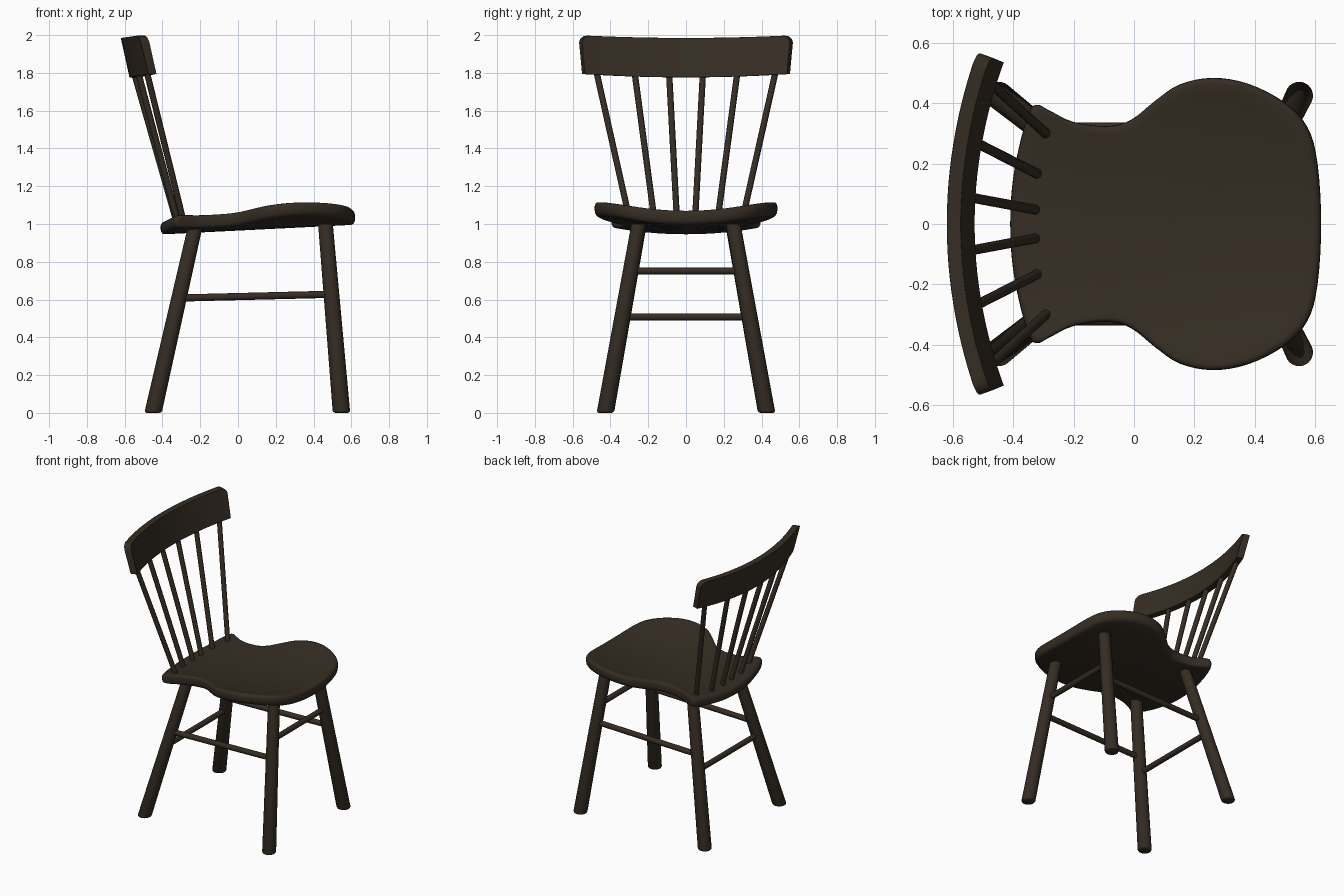
import bpy, bmesh, math
from mathutils import Vector

if "Cube" in bpy.data.objects:
    bpy.data.objects.remove(bpy.data.objects["Cube"])

wood = bpy.data.materials.new("dark brown wood")
wood.diffuse_color = (0.036, 0.026, 0.017, 1)
wood.use_nodes = True
wood.node_tree.nodes["Principled BSDF"].inputs["Base Color"].default_value = wood.diffuse_color


def loft(name, rings, angle=40):
    """Skin a list of closed rings and cap both ends."""
    bm = bmesh.new()
    vr = [[bm.verts.new(p) for p in r] for r in rings]
    n = len(vr[0])
    for a, b in zip(vr, vr[1:]):
        for i in range(n):
            j = (i + 1) % n
            bm.faces.new((a[i], a[j], b[j], b[i]))
    bm.faces.new(vr[0][::-1])
    bm.faces.new(vr[-1])
    bmesh.ops.recalc_face_normals(bm, faces=bm.faces)
    me = bpy.data.meshes.new(name)
    bm.to_mesh(me)
    bm.free()
    me.materials.append(wood)
    ob = bpy.data.objects.new(name, me)
    bpy.context.collection.objects.link(ob)
    bpy.ops.object.select_all(action='DESELECT')
    ob.select_set(True)
    bpy.context.view_layer.objects.active = ob
    bpy.ops.object.shade_smooth_by_angle(angle=math.radians(angle))
    return ob


def rod(name, a, b, r0, r1, level=False, foot=0.0, n=24):
    """Round bar from a to b; level keeps the ends horizontal."""
    a, b = Vector(a), Vector(b)
    d = (b - a).normalized()
    u = Vector((1, 0, 0)) if level else d.orthogonal().normalized()
    v = Vector((0, 1, 0)) if level else d.cross(u)
    stops = [(0, r0), (1, r1)]
    if foot:
        stops = [(0, r0 - foot), (foot * 0.35, r0 - foot * 0.3), (foot, r0), (1, r1)]
    rings = []
    for t, r in stops:
        c = a.lerp(b, t)
        rings.append([c + r * (u * math.cos(k * math.tau / n) + v * math.sin(k * math.tau / n))
                      for k in range(n)])
    return loft(name, rings)


# Seat: smooth half outline, mirrored, with a dished surface
half = [(-0.41, 0), (-0.402, 0.14), (-0.375, 0.28), (-0.345, 0.375), (-0.32, 0.395),
        (-0.28, 0.376), (-0.2, 0.338), (-0.09, 0.324), (-0.01, 0.345), (0.07, 0.408),
        (0.15, 0.462), (0.26, 0.484), (0.38, 0.464), (0.5, 0.402), (0.575, 0.32),
        (0.608, 0.2), (0.62, 0)]
pts = [Vector(p) for p in half + [(x, -y) for x, y in half[-2:0:-1]]]
outline = []
for i in range(len(pts)):
    p0, p1, p2, p3 = (pts[(i + k) % len(pts)] for k in (-1, 0, 1, 2))
    for s in range(4):
        t = s / 4
        outline.append(0.5 * (2 * p1 + (p2 - p0) * t + (2 * p0 - 5 * p1 + 4 * p2 - p3) * t * t
                              + (3 * p1 - p0 - 3 * p2 + p3) * t ** 3))


def seat_ring(scale, h):
    ring = []
    for p in outline:
        x, y = 0.1 + (p.x - 0.1) * scale, p.y * scale
        low = 0.965 + 0.05 * x + (0.25 + 0.12 * x) * y * y
        ring.append((x, y, low + h * (0.069 + 0.01 * x)))
    return ring


inner = [0.03, 0.25, 0.5, 0.75, 0.9]
rim = [(0.955, 0), (0.98, 0.06), (0.995, 0.22), (1, 0.45), (0.998, 0.75), (0.985, 0.94), (0.96, 1)]
loft("seat", [seat_ring(s, 0) for s in inner] + [seat_ring(s, h) for s, h in rim]
     + [seat_ring(s, 1) for s in inner[::-1]], 60)


# Legs, given as foot and top positions on the +y side
front = (Vector((0.548, 0.427, 0)), Vector((0.463, 0.25, 1.0)))
back = (Vector((-0.45, 0.427, 0)), Vector((-0.228, 0.25, 0.98)))


def on_leg(leg, z, side):
    p = leg[0].lerp(leg[1], z / leg[1].z)
    return (p.x, p.y * side, z)


for side, word in ((1, "left"), (-1, "right")):
    for leg, part in ((front, "front"), (back, "back")):
        rod(f"{part}_leg_{word}", on_leg(leg, 0, side), on_leg(leg, leg[1].z, side),
            0.046, 0.039, level=True, foot=0.012)
    # Side stretchers
    rod(f"side_stretcher_{word}", on_leg(back, 0.608, side), on_leg(front, 0.628, side), 0.019, 0.019)
# Cross stretchers
rod("front_stretcher", on_leg(front, 0.752, -1), on_leg(front, 0.752, 1), 0.019, 0.019)
rod("back_stretcher", on_leg(back, 0.508, -1), on_leg(back, 0.508, 1), 0.019, 0.019)

# Spindles fanning from the seat into the rail
for side, word in ((1, "left"), (-1, "right")):
    for k, (x0, y0, x1, y1) in enumerate([(-0.328, 0.048, -0.553, 0.09),
                                          (-0.322, 0.167, -0.53, 0.273),
                                          (-0.29, 0.298, -0.484, 0.475)]):
        rod(f"spindle_{word}_{k + 1}", (x0, y0 * side, 1.02), (x1, y1 * side, 1.81), 0.0165, 0.0165, n=16)

# Curved, leaning top rail with rounded upper corners
rings = []
N = 40
for i in range(N + 1):
    s = math.sin((i / N - 0.5) * math.pi)      # stations crowd toward the ends
    f = s * s
    over = max(0, (abs(s) - 0.92) / 0.08)
    drop = 0.045 * (1 - math.sqrt(max(0, 1 - over * over)))
    slope = Vector((1, -0.36 * s, 0)).normalized() * 0.0235
    bottom = Vector((-0.551, 0.543 * s, 1.776 + 0.018 * f))
    top = Vector((-0.597, 0.562 * s, 1.985 + 0.014 * f))
    top = top.lerp(bottom, drop / 0.21)
    bend = Vector((0.098 * f, 0, 0))
    rings.append([bottom + bend + slope, bottom + bend - slope, top + bend - slope, top + bend + slope])
rail = loft("top_rail", rings, 35)
bev = rail.modifiers.new("soft edges", 'BEVEL')
bev.width = 0.006
bev.segments = 2
bev.limit_method = 'ANGLE'
bev.angle_limit = math.radians(50)
